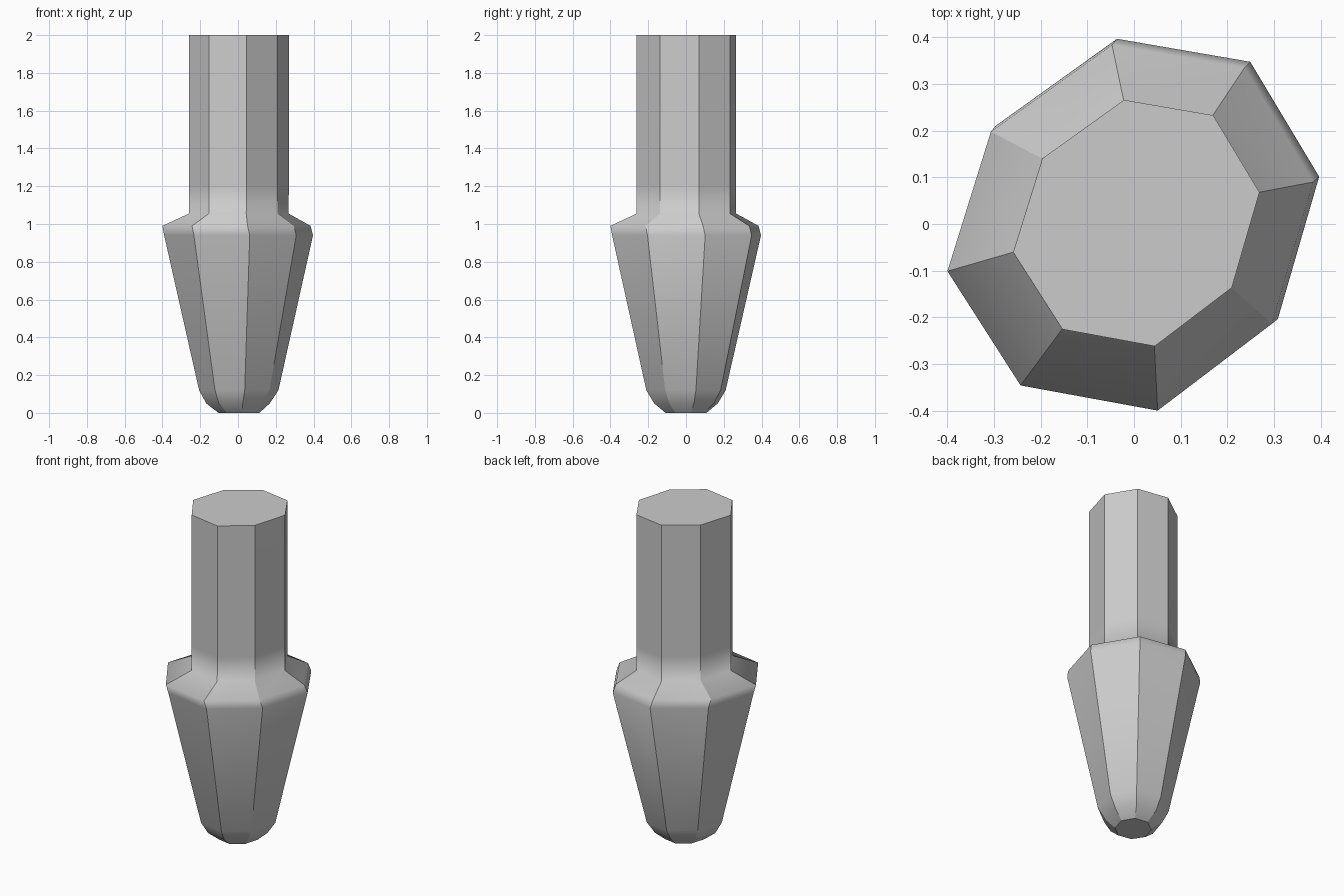
import bpy, bmesh

if "Cube" in bpy.data.objects:
    bpy.data.objects.remove(bpy.data.objects["Cube"])

# Irregular eight-sided outline at the widest part
outline = [(-0.04, 0.40), (0.25, 0.35), (0.40, 0.10), (0.31, -0.21),
           (0.06, -0.40), (-0.24, -0.345), (-0.40, -0.095), (-0.305, 0.21)]

# Rings from tip to top: height, scale, x shift, y shift
rings = [(0.0, 0.27, 0.005, 0), (0.05, 0.42, 0, 0), (0.12, 0.525, 0.004, 0),
         (0.94, 0.985, 0.003, 0.003), (0.99, 0.98, -0.008, -0.008),
         (1.055, 0.66, 0.004, 0.002), (1.2, 0.66, 0.005, 0.002),
         (2.0, 0.66, 0.005, 0.002)]

bm = bmesh.new()
loops = [[bm.verts.new((x * s + dx, y * s + dy, z)) for x, y in reversed(outline)]
         for z, s, dx, dy in rings]
n = len(outline)

# Side walls, smooth along the height
for a, b in zip(loops, loops[1:]):
    for i in range(n):
        j = (i + 1) % n
        bm.faces.new((a[i], a[j], b[j], b[i])).smooth = True

# Flat end caps
bm.faces.new(list(reversed(loops[0])))
bm.faces.new(loops[-1])
bmesh.ops.recalc_face_normals(bm, faces=bm.faces[:])

# Corner edges and cap rims stay crisp
for e in bm.edges:
    z0, z1 = (v.co.z for v in e.verts)
    e.smooth = abs(z0 - z1) < 1e-5 and 0.01 < z0 < 1.99

mesh = bpy.data.meshes.new("tapered_peg")
bm.to_mesh(mesh)
bm.free()
bpy.context.collection.objects.link(bpy.data.objects.new("tapered_peg", mesh))
